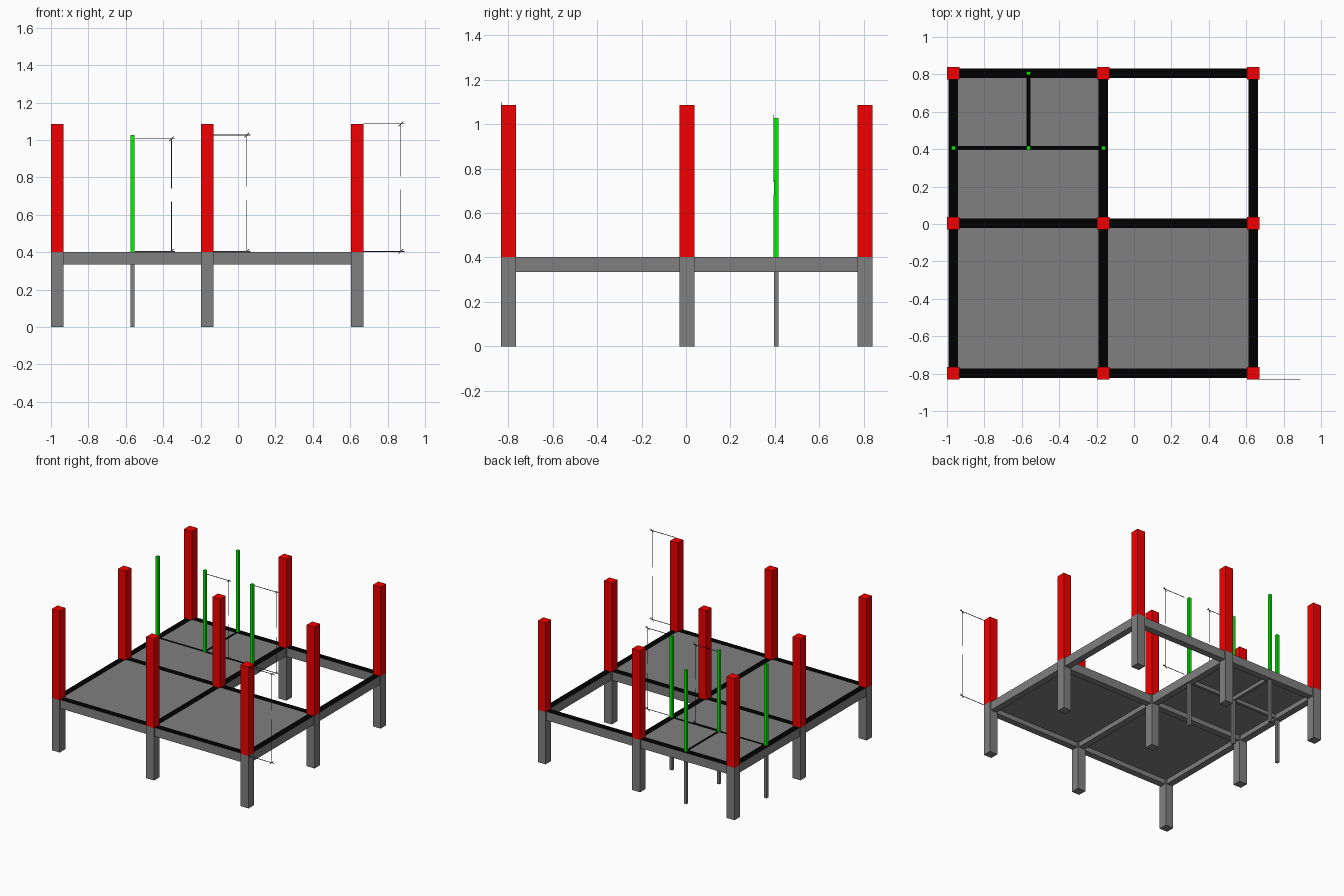
import bpy, bmesh

if "Cube" in bpy.data.objects:
    bpy.data.objects.remove(bpy.data.objects["Cube"])


def material(name, rgb):
    m = bpy.data.materials.new(name)
    m.diffuse_color = (*rgb, 1)
    m.use_nodes = True
    m.node_tree.nodes["Principled BSDF"].inputs["Base Color"].default_value = m.diffuse_color
    return m


RED = material("red", (0.9, 0, 0))
GREEN = material("green", (0, 0.9, 0))
BLACK = material("black", (0, 0, 0))
GREY = material("concrete_grey", (0.215, 0.215, 0.215))
DARK = material("dark_line", (0.06, 0.06, 0.06))


def box(name, x, y, z, mat=GREY, top=None):
    """Box from (min, max) ranges; 'top' colours only the upper face."""
    bm = bmesh.new()
    bmesh.ops.create_cube(bm, size=1)
    for v in bm.verts:
        v.co = [r[0] + (c + 0.5) * (r[1] - r[0]) for c, r in zip(v.co, (x, y, z))]
    bm.normal_update()
    me = bpy.data.meshes.new(name)
    me.materials.append(mat)
    if top:
        me.materials.append(top)
        for f in bm.faces:
            f.material_index = int(f.normal.z > 0.5)
    bm.to_mesh(me)
    bm.free()
    ob = bpy.data.objects.new(name, me)
    bpy.context.collection.objects.link(ob)
    return ob


def around(c, w):
    return (c - w / 2, c + w / 2)


XS = (-0.966, -0.164, 0.638)
YS = (-0.798, 0.004, 0.806)
COL, BEAM, THIN = 0.067, 0.05, 0.021
FLOOR, UNDER, SLAB = 0.402, 0.335, 0.372
XM, YM = -0.564, 0.406

# Main columns: grey ground storey, red upper storey
for x in XS:
    for y in YS:
        box("lower_column", around(x, COL), around(y, COL), (0, FLOOR))
        box("upper_column", around(x, COL), around(y, COL), (FLOOR, 1.086), RED)

# Main beams spanning between the columns, black on top
h = COL / 2
for i in range(2):
    for y in YS:
        box("beam_x", (XS[i] + h, XS[i + 1] - h), around(y, BEAM), (UNDER, FLOOR), top=BLACK)
    for x in XS:
        box("beam_y", around(x, BEAM), (YS[i] + h, YS[i + 1] - h), (UNDER, FLOOR), top=BLACK)

# Thin secondary beams in the back left bay
b, t = BEAM / 2, THIN / 2
box("small_beam_x", (XS[0] + b, XS[1] - b), around(YM, THIN), (0.345, FLOOR), top=BLACK)
box("small_beam_y", around(XM, THIN), (YM + t, YS[2] - b), (0.345, FLOOR), top=BLACK)

# Slender practical posts
for x, y in ((XS[0], YM), (XM, YM), (XS[1], YM), (XM, YS[2])):
    box("lower_post", around(x, THIN), around(y, THIN), (0, 0.345))
    box("upper_post", around(x, THIN), around(y, THIN), (FLOOR, 1.027), GREEN)

# Floor slabs; the back right bay stays open
for name, x, y in (
    ("slab_front_left", (XS[0] + b, XS[1] - b), (YS[0] + b, YS[1] - b)),
    ("slab_front_right", (XS[1] + b, XS[2] - b), (YS[0] + b, YS[1] - b)),
    ("slab_middle_left", (XS[0] + b, XS[1] - b), (YS[1] + b, YM - t)),
    ("slab_back_left", (XS[0] + b, XM - t), (YM + t, YS[2] - b)),
    ("slab_back_centre", (XM + t, XS[1] - b), (YM + t, YS[2] - b)),
):
    box(name, x, y, (SLAB, FLOOR))

# Dimension lines: two extension lines, a split upright and slanted end ticks
W = 0.004
for x0, x1, y, z1, gap in ((0.672, 0.87, -0.832, 1.086, 0.77),
                           (-0.13, 0.047, YM - t, 1.026, 0.715),
                           (-0.55, -0.356, YM - t, 1.006, 0.705)):
    yr = around(y, 0.002)
    for z in (FLOOR + 0.002, z1):
        box("extension_line", (x0, x1 + 0.02), yr, around(z, W), DARK)
        tick = box("dimension_tick", (-0.018, 0.018), (-0.001, 0.001), around(0, W), DARK)
        tick.location = (x1, y, z)
        tick.rotation_euler.y = -0.785
    box("dimension_line_low", around(x1, W), yr, (FLOOR, gap - 0.035), DARK)
    box("dimension_line_high", around(x1, W), yr, (gap + 0.035, z1), DARK)
